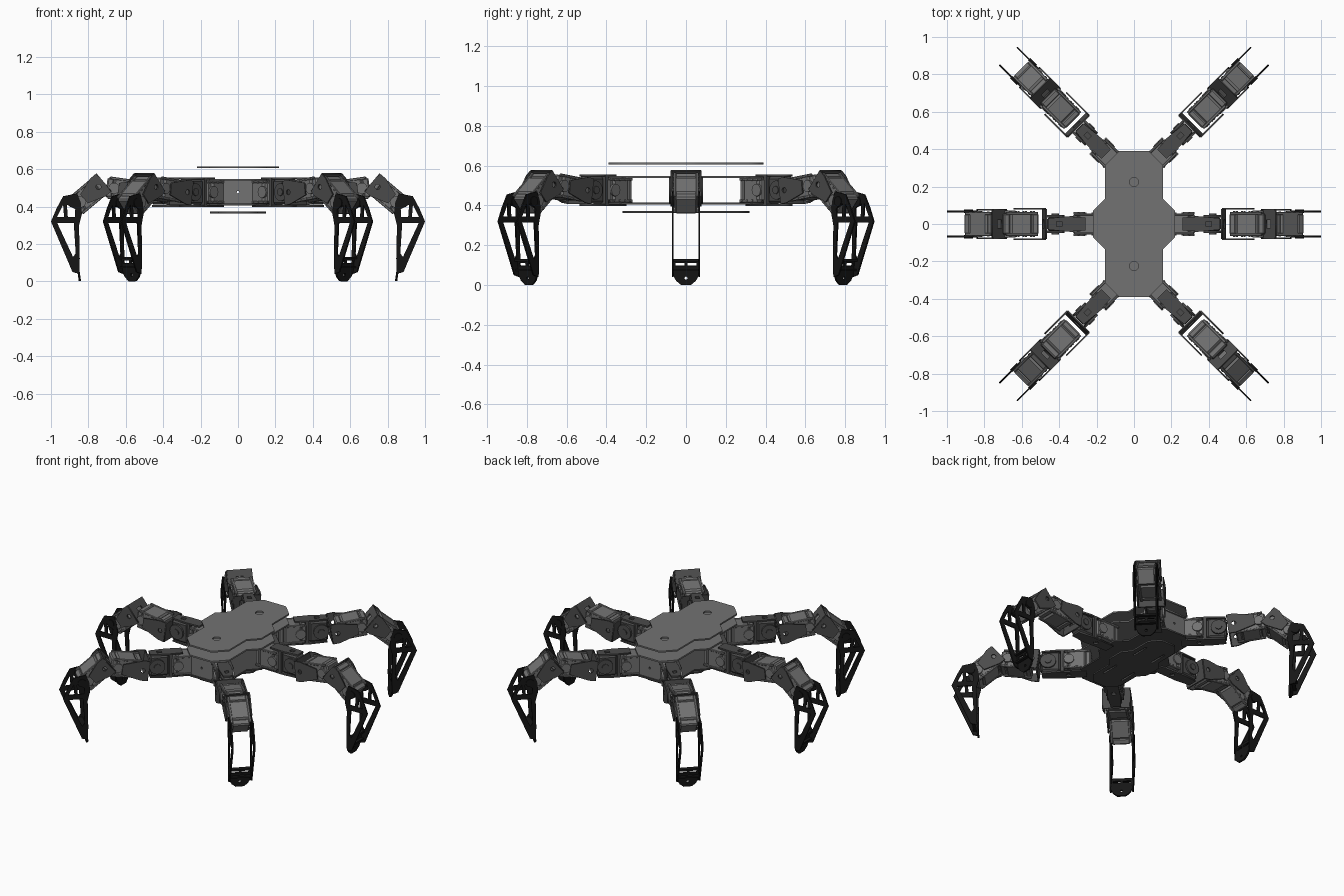
import bpy, bmesh
from math import radians, cos, sin, pi
from mathutils import Matrix, Vector

if "Cube" in bpy.data.objects:
    bpy.data.objects.remove(bpy.data.objects["Cube"])

T = Matrix.Translation
RX = lambda a: Matrix.Rotation(radians(a), 4, 'X')
RY = lambda a: Matrix.Rotation(radians(a), 4, 'Y')
RZ = lambda a: Matrix.Rotation(radians(a), 4, 'Z')


def material(name, v):
    m = bpy.data.materials.new(name)
    m.diffuse_color = (v, v, v, 1)
    m.use_nodes = True
    m.node_tree.nodes["Principled BSDF"].inputs["Base Color"].default_value = m.diffuse_color
    return m


GREY, DARK, BLACK = material("grey", .17), material("dark_grey", .07), material("black", .008)


def box(bm, c, size, m=Matrix(), bevel=0):
    r = bmesh.ops.create_cube(bm, size=1, matrix=m @ T(c) @ Matrix.Diagonal((*size, 1)))
    if bevel:
        edges = list({e for v in r['verts'] for e in v.link_edges})
        bmesh.ops.bevel(bm, geom=edges, offset=bevel, segments=1, affect='EDGES')


def disc(bm, c, r, depth, m=Matrix(), rot=RX(90), n=16):
    bmesh.ops.create_cone(bm, cap_ends=True, segments=n, radius1=r, radius2=r,
                          depth=depth, matrix=m @ T(c) @ rot)


def sheet(bm, outline, holes=(), thick=.01, m=Matrix()):
    """Flat cut sheet with holes, made from a filled 2D curve."""
    cu = bpy.data.curves.new("sheet_profile", 'CURVE')
    cu.dimensions, cu.fill_mode, cu.extrude = '2D', 'BOTH', thick / 2
    for pts in (outline, *holes):
        s = cu.splines.new('POLY')
        s.points.add(len(pts) - 1)
        for p, q in zip(s.points, pts):
            p.co = (q[0], q[1], 0, 1)
        s.use_cyclic_u = True
    ob = bpy.data.objects.new("sheet_profile", cu)
    bpy.context.collection.objects.link(ob)
    dg = bpy.context.evaluated_depsgraph_get()
    me = bpy.data.meshes.new_from_object(ob.evaluated_get(dg))
    me.transform(m)
    bm.from_mesh(me)
    bpy.data.objects.remove(ob)
    bpy.data.meshes.remove(me)
    bmesh.ops.remove_doubles(bm, verts=bm.verts, dist=1e-5)


def rect(x, y, w, h):
    return [(x - w/2, y - h/2), (x + w/2, y - h/2), (x + w/2, y + h/2), (x - w/2, y + h/2)]


def ring(x, y, r, n=12):
    return [(x + r*cos(2*pi*i/n), y + r*sin(2*pi*i/n)) for i in range(n)]


def finish(name, bm, mat, m=Matrix()):
    me = bpy.data.meshes.new(name)
    bm.to_mesh(me)
    me.materials.append(mat)
    me.transform(m)
    if m.determinant() < 0:
        me.flip_normals()
    ob = bpy.data.objects.new(name, me)
    bpy.context.collection.objects.link(ob)


# Body plates
quarter = [(.22, .07), (.155, .135), (.155, .315), (.08, .39)]


def plate_outline(sx=1, sy=1):
    q = [(x*sx, y*sy) for x, y in quarter]
    q += [(-x, y) for x, y in reversed(q)]
    return q + [(-x, -y) for x, y in q]


eyes = [ring(0, .225, .025), ring(0, -.225, .025)]
slots = [rect(sx*.07, sy*.14, .012, .12) for sx in (-1, 1) for sy in (-1, 1)]
for name, z, sx, sy, holes, mat in (("top_plate", .61, 1, 1, eyes, GREY),
                                    ("upper_deck", .543, 1, 1, [], GREY),
                                    ("lower_deck", .41, 1, 1, [], DARK),
                                    ("belly_plate", .367, .68, .82, slots, DARK)):
    bm = bmesh.new()
    sheet(bm, plate_outline(sx, sy), holes, .01, T((0, 0, z)))
    finish(name, bm, mat)

# End panels between the decks
for name, s in (("front_panel", -1), ("back_panel", 1)):
    bm = bmesh.new()
    sheet(bm, rect(0, .477, .165, .125), [ring(0, .477, .007)], .01, T((0, s*.375, 0)) @ RX(90))
    finish(name, bm, GREY)


def servo(bm, m, L, W, H):
    """Servo motor: waisted case, end caps, bolt rows and side hubs."""
    box(bm, (0, 0, 0), (L*.62, W, H), m, .01)
    for s in (-1, 1):
        box(bm, (s*L*.4, 0, 0), (L*.2, W*.9, H*.92), m, .008)
        disc(bm, (L*.28, s*W*.52, 0), H*.26, .012, m)
        for k in (-1, 1):
            box(bm, (-L*.02, s*W*.46, k*H*.46), (L*.9, W*.12, H*.12), m, .003)
            for i in range(4):
                disc(bm, (L*(-.36 + .22*i), s*W*.52, k*H*.44), .006, .008, m, n=6)


def u_bracket(bm, m, back, front, w, h, t=.008):
    """U bracket: slotted back sheet and two tapered arms."""
    sheet(bm, rect(0, 0, w, h), [rect(0, 0, w*.3, h*.3)], t,
          m @ T((back, 0, 0)) @ RZ(90) @ RX(90))
    arm = [(back, -h/2), (back + .04, -h/2), (front, -h*.25), (front, h*.25),
           (back + .04, h/2), (back, h/2)]
    for s in (-1, 1):
        sheet(bm, arm, [ring(back + .035, 0, .014)], t, m @ T((0, s*w/2, 0)) @ RX(90))


# Leg parts, modelled pointing along +x
parts = []
bm = bmesh.new()
servo(bm, T((.245, 0, .477)), .17, .11, .12)
parts.append(("hip_servo", bm, GREY))

bm = bmesh.new()
coxa = [(.19, -.035), (.36, -.04), (.46, -.03), (.46, .03), (.36, .04), (.19, .035)]
sheet(bm, coxa, [ring(.3, 0, .015)], .01, T((0, 0, .403)))
sheet(bm, [(max(x, .26), y) for x, y in coxa], [rect(.4, 0, .03, .025)], .01, T((0, 0, .55)))
box(bm, (.335, 0, .477), (.02, .085, .15))
box(bm, (.405, 0, .477), (.12, .075, .135), bevel=.012)
for s in (-1, 1):
    disc(bm, (.42, s*.042, .477), .048, .014)
    disc(bm, (.42, s*.05, .477), .02, .01)
parts.append(("hip_joint", bm, DARK))

femur = T((.61, 0, .49)) @ RY(-8)
bm = bmesh.new()
servo(bm, femur, .19, .125, .115)
parts.append(("thigh_servo", bm, GREY))

bm = bmesh.new()
u_bracket(bm, femur, -.132, .03, .163, .13)
parts.append(("thigh_bracket", bm, DARK))

knee = T((.80, 0, .46)) @ RY(40)
bm = bmesh.new()
servo(bm, knee, .2, .122, .115)
parts.append(("knee_servo", bm, GREY))

bm = bmesh.new()
u_bracket(bm, knee, -.105, .03, .15, .125)
parts.append(("knee_bracket", bm, DARK))

# Shin: two truss side plates joined by the foot sheet
bm = bmesh.new()
shin = [(.86, .47), (.935, .455), (.97, .39), (1.0, .32), (.885, .05), (.85, .04),
        (.846, .12), (.85, .3), (.835, .36), (.84, .42)]
truss = [[(.935, .41), (.967, .345), (.93, .345)],
         [(.915, .41), (.91, .345), (.872, .345), (.87, .385)],
         [(.967, .313), (.878, .313), (.868, .15), (.882, .13)]]
for s in (-1, 1):
    sheet(bm, shin, truss, .009, T((0, s*.067, 0)) @ RX(90))
    disc(bm, (.885, s*.068, .42), .025, .018)
parts.append(("shin_frame", bm, BLACK))

bm = bmesh.new()
foot_m = Matrix(((0, .14, .99, .845), (1, 0, 0, 0), (0, .99, -.14, 0), (0, 0, 0, 1)))
sole = [(.067, .13), (.067, .055), (.05, .022), (.025, .001)]
sole += [(-x, y) for x, y in reversed(sole)]
sheet(bm, sole, [rect(-.03, .105, .045, .014), rect(.03, .105, .045, .014),
                 ring(0, .035, .008)], .012, foot_m)
box(bm, (.872, 0, .125), (.03, .13, .012))
box(bm, (.866, 0, .075), (.03, .13, .01))
parts.append(("foot", bm, BLACK))

# Six legs: three on the right, mirrored to the left
flip = Matrix.Diagonal((-1, 1, 1, 1))
places = {"back": T((-.035, .19, 0)) @ RZ(45), "middle": Matrix(),
          "front": T((-.035, -.19, 0)) @ RZ(-45)}
for row, m in places.items():
    for side, mm in (("right", m), ("left", flip @ m)):
        for name, bm, mat in parts:
            finish(f"{row}_{side}_{name}", bm, mat, mm)
